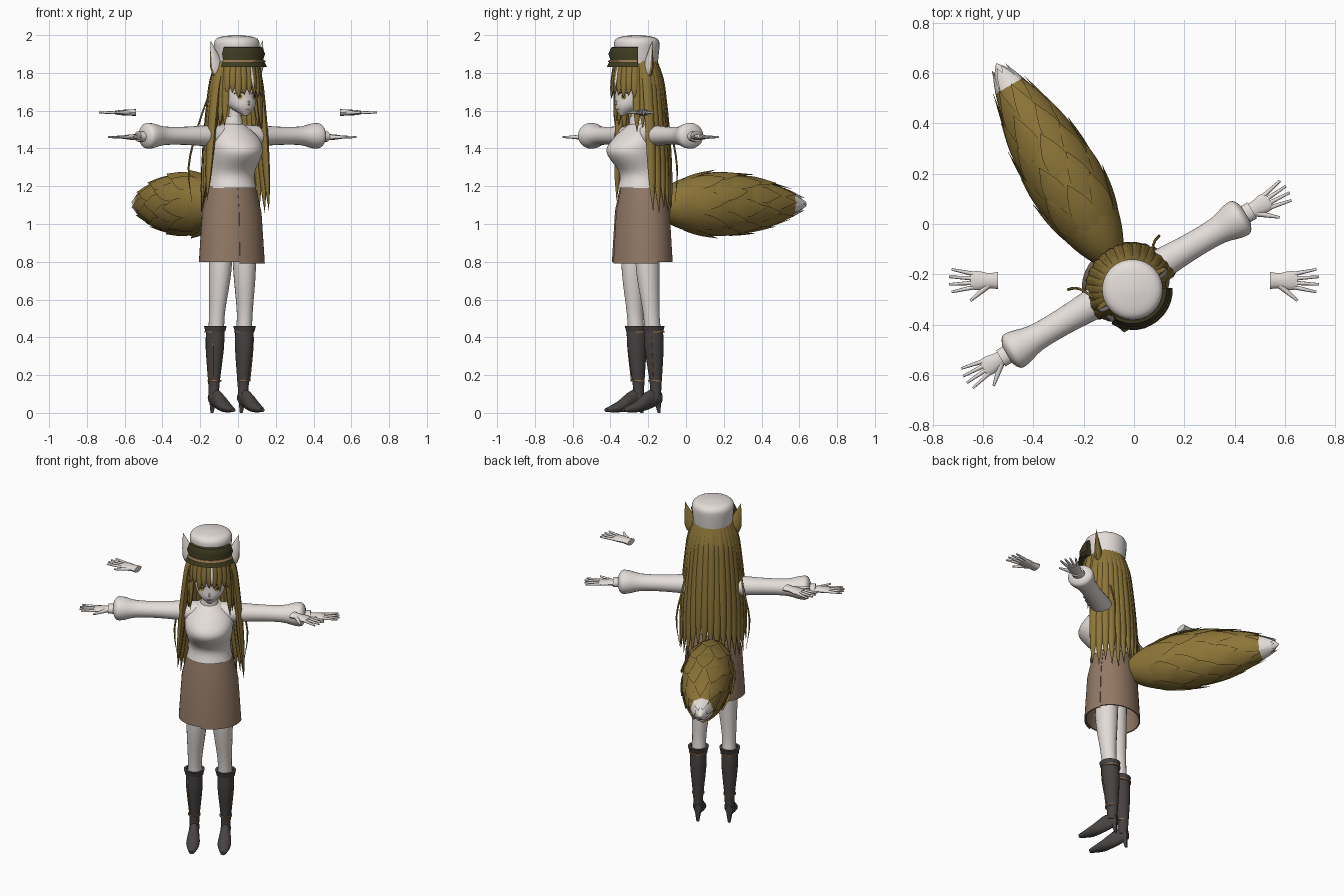
import bpy, bmesh, math, random
from mathutils import Vector, Matrix

random.seed(4)
if "Cube" in bpy.data.objects:
    bpy.data.objects.remove(bpy.data.objects["Cube"])

TURN = Matrix.Translation((-.03, -.24, 0)) @ Matrix.Rotation(math.radians(30.5), 4, 'Z')
HEAD = Vector((.01, -.035, 0))
SIDES = ((-1, "right"), (1, "left"))
RIGHTWARD, BACKWARD, UPWARD = (1, 0, 0), (0, 1, 0), (0, 0, 1)
FRONT = (0, -1, 0)
RING_AXES = {'x': (BACKWARD, UPWARD), 'y': (RIGHTWARD, UPWARD), 'z': (RIGHTWARD, BACKWARD)}


def material(name, *linear_colour):
    mat = bpy.data.materials.new(name)
    mat.use_nodes = True
    mat.diffuse_color = (*linear_colour, 1)
    mat.node_tree.nodes["Principled BSDF"].inputs["Base Color"].default_value = (*linear_colour, 1)
    return mat


WHITE = material("white_cloth", .78, .73, .7)
SKIN = material("pale_skin", .76, .71, .68)
HAIR = material("olive_hair", .27, .18, .04)
GREEN = material("dark_olive", .05, .045, .015)
BROWN = material("brown_skirt", .29, .19, .13)
BOOT = material("dark_leather", .065, .055, .055)
TAN = material("tan_trim", .3, .17, .08)
AMBER = material("amber_eye", .5, .35, .05)
DARK = material("dark_lash", .03, .02, .015)


def ramp(count):
    return [k / count for k in range(count + 1)]


def smooth(sections, steps):
    """Catmull-Rom interpolation between neighbouring sections."""
    result = []
    last = len(sections) - 1
    for i in range(last):
        quad = (sections[max(i - 1, 0)], sections[i], sections[i + 1], sections[min(i + 2, last)])
        for t in ramp(steps)[:-1]:
            result.append([b + t / 2 * (c - a + t * (2 * a - 5 * b + 4 * c - d + t * (3 * b - a - 3 * c + d)))
                           for a, b, c, d in zip(*quad)])
    return result + [sections[-1]]


def tube(bm, sections, axis=None, ref=None, ratio=1, sides=8, steps=3):
    """Loft ellipses (x, y, z, half width[, half depth]); free paths lie flat against ref."""
    sections = smooth(sections, steps)
    centres = [Vector(s[:3]) for s in sections]
    rings = []
    for i, (centre, section) in enumerate(zip(centres, sections)):
        if axis:
            across, through = map(Vector, RING_AXES[axis])
        else:
            along = (centres[min(i + 1, len(centres) - 1)] - centres[max(i - 1, 0)]).normalized()
            outward = Vector(ref) if ref else Vector((centre.x - HEAD.x, centre.y - HEAD.y, 0))
            across = along.cross(outward).normalized()
            through = across.cross(along)
        wide = max(section[3], .001)
        deep = max(section[4], .001) if len(section) > 4 else wide * ratio
        angles = [math.tau * t for t in ramp(sides)[:-1]]
        rings.append([bm.verts.new(centre + across * wide * math.cos(w) + through * deep * math.sin(w))
                      for w in angles])
    skin_rings(bm, rings)
    bm.faces.new(rings[0])
    bm.faces.new(rings[-1])


def skin_rings(bm, rings):
    for lower, upper in zip(rings, rings[1:]):
        for k in range(len(lower)):
            bm.faces.new((lower[k - 1], lower[k], upper[k], upper[k - 1]))


def finish(name, bm, materials, rule=None, place=TURN):
    bmesh.ops.recalc_face_normals(bm, faces=bm.faces)
    if rule:
        for face in bm.faces:
            face.material_index = int(rule(face))
    mesh = bpy.data.meshes.new(name)
    bm.to_mesh(mesh)
    bm.free()
    for mat in materials:
        mesh.materials.append(mat)
    mesh.shade_smooth()
    mesh.set_sharp_from_angle(angle=math.radians(45))
    obj = bpy.data.objects.new(name, mesh)
    bpy.context.collection.objects.link(obj)
    obj.matrix_world = place


def part(name, mat, sections, **options):
    bm = bmesh.new()
    tube(bm, sections, **options)
    finish(name, bm, [mat])


def sweep(name, mat, profile, start, stop, centre, squash=1):
    """Sweep a closed (radius, height) profile around z; zero degrees is the front."""
    bm = bmesh.new()
    rows = []
    for t in ramp(36):
        w = math.radians(start + (stop - start) * t)
        rows.append([bm.verts.new((centre[0] + r * math.sin(w), centre[1] - r * squash * math.cos(w), z))
                     for r, z in profile])
    skin_rings(bm, rows)
    if stop - start < 360:
        bm.faces.new(rows[0])
        bm.faces.new(rows[-1])
    else:
        bmesh.ops.remove_doubles(bm, verts=bm.verts, dist=.0001)
    finish(name, bm, [mat])


def hand(name, side, origin, place):
    bm = bmesh.new()

    def at(x, y, *radii):
        return (origin[0] + side * x, origin[1] + y, origin[2], *radii)
    tube(bm, [at(0, 0, .034, .018), at(.04, 0, .03, .016), at(.08, 0, .038, .014), at(.11, 0, .034, .01)],
         axis='x', sides=12)
    for k in range(4):
        spread = .045 - .03 * k
        tube(bm, [at(.1, spread * .6, .009), at(.2 - .01 * abs(k - 1.5), spread, .005)], ref=UPWARD)
    tube(bm, [at(.04, -.02, .013), at(.11, -.08, .005)], ref=UPWARD)
    finish(name, bm, [SKIN], place=place)


def strand(bm, degrees, end, spread=.04, width=.022):
    """Flat lock of hair leaving the crown at an angle and tapering to a point."""
    w, top = math.radians(degrees), 1.87
    sections = []
    for t in ramp(7):
        r = .09 + spread * math.sqrt(t)
        wide = width * (1 - t ** 5)
        sections.append((HEAD.x + r * math.sin(w), HEAD.y - r * math.cos(w), top + (end - top) * t, wide, wide * .7))
    tube(bm, sections)


# torso, collar and skirt with an overlapping front flap
part("sweater", WHITE, [(0, 0, 1.19, .13, .12), (0, 0, 1.27, .12, .11), (0, -.04, 1.38, .137, .15),
     (0, -.02, 1.46, .13, .12), (0, 0, 1.53, .06, .06)], axis='z', sides=32, steps=5)
part("collar", WHITE, [(0, -.005, 1.5, .06), (0, -.02, 1.57, .04)], axis='z', sides=20)
part("neck", SKIN, [(0, -.02, 1.55, .034), (.01, -.03, 1.65, .034)], axis='z', sides=16)
skirt_profile = [(.13, 1.2), (.16, 1.07), (.178, .8), (.17, .8), (.12, 1.2)]
sweep("skirt", BROWN, skirt_profile, -180, 180, (0, .01), .87)
sweep("skirt_flap", BROWN, [(r + .005, z - .01) for r, z in skirt_profile], -12, 85, (0, .01), .87)

for s, side in SIDES:
    # arms
    part(side + "_sleeve", WHITE, [(s * x, 0, 1.467, r) for x, r in (
        (.05, .065), (.15, .062), (.3, .053), (.42, .055), (.49, .073), (.53, .073), (.55, .04))],
        axis='x', ratio=.9, sides=20)
    part(side + "_cuff", WHITE, [(s * x, 0, 1.463, .037) for x in (.53, .58)], axis='x', ratio=.75, sides=16)
    hand(side + "_hand", s, (s * .55, 0, 1.46), TURN)
    hand(side + "_floating_hand", s, (s * .54, -.225, 1.59), Matrix())
    # legs and boots
    part(side + "_leg", SKIN, [(s * .07, 0, .95, .063), (s * .075, 0, .75, .058), (s * .085, .015, .53, .041),
         (s * .085, .025, .42, .042)], axis='z', ratio=1.1, sides=20, steps=5)
    foot = s * .09
    bm = bmesh.new()
    tube(bm, [(foot, .025, .45, .047), (foot, .03, .34, .047), (foot, .04, .14, .028), (foot, .035, .08, .03)],
         axis='z', ratio=1.1, sides=20)
    tube(bm, [(foot, .07, .08, .02, .03), (foot, 0, .07, .03, .05), (foot, -.08, .033, .038, .03),
              (foot, -.16, .015, .015, .01)], axis='y', sides=16, steps=5)
    tube(bm, [(foot, .06, 0, .008), (foot, .05, .07, .02)], axis='z')
    finish(side + "_boot", bm, [BOOT])
    sweep(side + "_boot_cuff", BOOT, [(.045, .43), (.052, .43), (.06, .46), (.045, .46)], 0, 360, (foot, .025))
    for label, z, r in (("_ankle_strap", .166, .036), ("_top_trim", .425, .053)):
        sweep(side + label, TAN, [(.02, z), (r, z), (r, z + .008), (.02, z + .008)], 0, 360, (foot, .033))
    part(side + "_boot_seam", TAN, [(s * .122, -.01, .42, .003), (s * .123, -.006, .34, .003),
         (s * .113, .01, .17, .003)], ref=(s, -1, 0))

# head and face
part("head", SKIN, [(HEAD.x, y, z, r) for y, z, r in (
    (-.12, 1.575, .012), (-.08, 1.62, .068), (-.05, 1.68, .093), (-.04, 1.76, .102), (-.04, 1.87, .07))],
    axis='z', ratio=1.08, sides=32, steps=5)
part("nose", SKIN, [(HEAD.x, -.145, 1.655, .003), (HEAD.x, -.161, 1.638, .005), (HEAD.x, -.148, 1.63, .003)], ref=FRONT)
part("mouth", TAN, [(HEAD.x + x, -.15, 1.608, .002) for x in (-.013, .013)], ref=FRONT)
for s, side in SIDES:
    facing = Vector((s * .45, -.9, 0)).normalized()
    eye = Vector((HEAD.x + s * .044, -.139, 1.677))
    for label, mat, size, height in (("_iris", AMBER, .014, .002), ("_pupil", DARK, .006, .004)):
        part(side + label, mat, [(*(eye + facing * d), size) for d in (-.006, height)], ref=UPWARD,
             ratio=1.3, sides=16, steps=1)
    part(side + "_lash", DARK, [(HEAD.x + s * x, y, z, r) for x, y, z, r in (
        (.02, -.15, 1.69, .002), (.045, -.142, 1.7, .004), (.07, -.12, 1.69, .002))], ref=FRONT)
    # pointed ears, pale on the front
    bm = bmesh.new()
    tube(bm, [(HEAD.x + s * x, -.03, z, r) for x, z, r in ((.1, 1.79, .035), (.125, 1.84, .04), (.16, 1.97, 0))],
         ref=FRONT, ratio=.5, sides=12)
    finish(side + "_ear", bm, [HAIR, WHITE], lambda face: face.normal.y < -.75)

# hair: cap, back curtain, side locks and fringe
part("hair_cap", HAIR, [(HEAD.x, -.035, z, r) for z, r in ((1.765, .11), (1.8, .115), (1.9, .07))],
     axis='z', ratio=1.04, sides=28)
bm = bmesh.new()
for t in ramp(16):
    strand(bm, 88 + 184 * t, random.uniform(1.05, 1.14), spread=.1, width=.03)
finish("back_hair", bm, [HAIR])
bm = bmesh.new()
for s, side in SIDES:
    for degrees in (62, 76, 92):
        strand(bm, s * degrees, random.uniform(1.47, 1.53))
    tube(bm, [(s * .13, 0, 1.72, .004), (s * .17, .08, 1.5, .005), (s * .21, .1, 1.3, .005), (s * .19, .1, 1.12, 0)])
finish("side_locks", bm, [HAIR])
bm = bmesh.new()
for degrees in range(-56, 57, 14):
    strand(bm, degrees, random.uniform(1.66, 1.7))
finish("fringe", bm, [HAIR])
bm = bmesh.new()
strand(bm, 7, 1.7, spread=.055, width=.009)
finish("pale_lock", bm, [WHITE])

# hat with a dark peaked front
part("hat", WHITE, [(HEAD.x, -.03, z, r) for z, r in (
    (1.825, .108), (1.93, .12), (1.97, .117), (1.99, .09), (2, .02))], axis='z', sides=32)
sweep("hat_peak", GREEN, [(.11, 1.94), (.135, 1.935), (.15, 1.9), (.14, 1.87), (.16, 1.83), (.1, 1.845)],
      -62, 62, (HEAD.x, -.03))
sweep("hat_stripe", TAN, [(.14, 1.855), (.154, 1.858), (.147, 1.868), (.14, 1.868)], -60, 60, (HEAD.x, -.03))


# bushy tail with layered tufts and a pale tip
def tail_radius(y):
    t = min(max((y - .08) / .94, 0), 1)
    return .166 * max(math.sin(math.pi * t ** .8), 0) ** .7


def on_tail(y, angle, lift, *radii):
    r = tail_radius(y) + lift
    return (math.cos(angle) * r * .88, y, 1.105 + math.sin(angle) * r, *radii)


bm = bmesh.new()
tube(bm, [(0, y, 1.105, tail_radius(y) * .88, tail_radius(y)) for y in (.08 + .94 * t for t in ramp(32))],
     axis='y', sides=24, steps=1)
for row in range(6):
    for k in range(8):
        angle = math.tau * (k + row % 2 / 2) / 8 + random.uniform(-.15, .15)
        root = .22 + .115 * row
        tuft = []
        for t in ramp(5):
            y = min(root + .24 * t, .9 + .1 * t)
            wide = .05 * math.sin(math.pi * (.1 + .9 * t)) * min(1, .25 + 5 * tail_radius(y))
            tuft.append(on_tail(y, angle, .024 * t * t - .008, wide, wide * .15))
        tube(bm, tuft, ref=(math.cos(angle), 0, math.sin(angle)), sides=6, steps=2)
finish("tail", bm, [HAIR, WHITE], lambda face: face.calc_center_median().y > .925)
